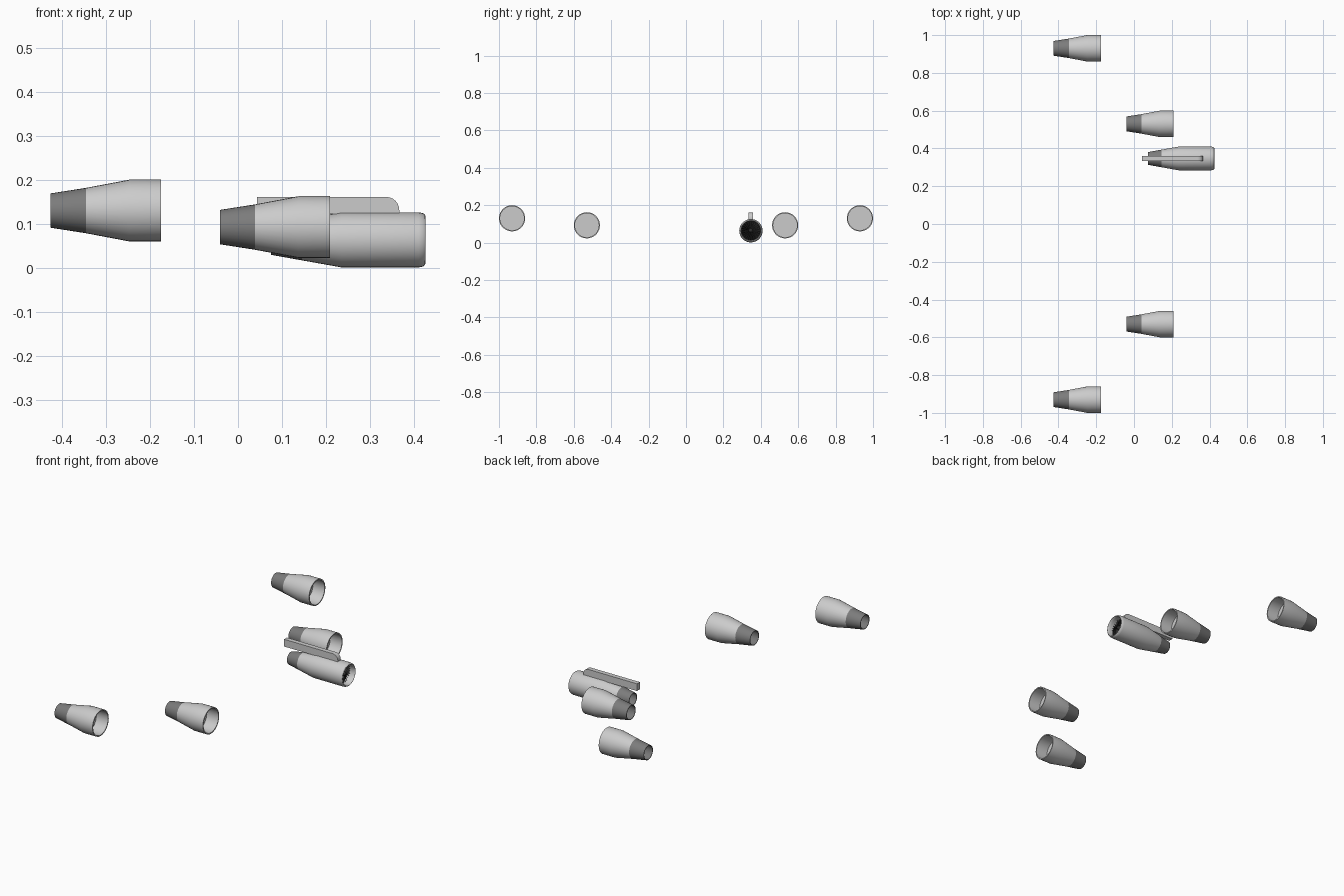
import bpy, bmesh, math
from mathutils import Vector, Matrix

if "Cube" in bpy.data.objects:
    bpy.data.objects.remove(bpy.data.objects["Cube"])

SIDES = 32


def material(name, v):
    m = bpy.data.materials.new(name)
    m.diffuse_color = (v, v, v, 1)
    m.use_nodes = True
    m.node_tree.nodes["Principled BSDF"].inputs["Base Color"].default_value = m.diffuse_color
    return m


DARK = material("dark_metal", 0.2)
BLACK = material("fan_black", 0.03)


def finish(name, bm, mat=None, smooth=True):
    bmesh.ops.remove_doubles(bm, verts=bm.verts, dist=1e-5)
    bmesh.ops.recalc_face_normals(bm, faces=bm.faces)
    me = bpy.data.meshes.new(name)
    bm.to_mesh(me)
    bm.free()
    ob = bpy.data.objects.new(name, me)
    bpy.context.collection.objects.link(ob)
    if mat:
        me.materials.append(mat)
    if smooth:
        bpy.ops.object.select_all(action='DESELECT')
        ob.select_set(True)
        bpy.context.view_layer.objects.active = ob
        bpy.ops.object.shade_smooth_by_angle(angle=math.radians(30))
    return ob


def lathe(name, profile, centre, mat=None):
    """Spin (x, radius) points around the x axis through centre."""
    c = Vector(centre)
    bm = bmesh.new()
    vs = [bm.verts.new(c + Vector((x, 0, r))) for x, r in profile]
    es = [bm.edges.new(p) for p in zip(vs, vs[1:])]
    bmesh.ops.spin(bm, geom=vs + es, cent=c, axis=(1, 0, 0),
                   angle=math.tau, steps=SIDES, use_duplicate=False)
    return finish(name, bm, mat)


# Four plain engines: hollow cowl with an inner disc, and a dark hollow nozzle
COWL = [(0.08, 0.0515), (0.178, 0.07), (0.25, 0.07), (0.25, 0.064),
        (0.18, 0.064), (0.18, 0.0)]
NOZZLE = [(0.08, 0.0515), (0.0, 0.039), (0.0, 0.036), (0.05, 0.043), (0.05, 0.0)]
for label, x, y, z in (("outer", -0.425, 0.93, 0.13), ("inner", -0.041, 0.53, 0.0925)):
    for side, s in (("left", 1), ("right", -1)):
        lathe(f"{label}_{side}_cowl", COWL, (x, s * y, z))
        lathe(f"{label}_{side}_nozzle", NOZZLE, (x, s * y, z), DARK)

# Detailed engine with a rounded intake lip
C = Vector((0.075, 0.347, 0.0635))
lathe("fan_engine_cowl",
      [(0.07, 0.0465), (0.16, 0.0625), (0.335, 0.0625), (0.345, 0.0605),
       (0.349, 0.0575), (0.35, 0.055), (0.347, 0.053), (0.335, 0.051),
       (0.305, 0.051), (0.305, 0.0)], C)
lathe("fan_engine_nozzle",
      [(0.07, 0.0465), (0.0, 0.034), (0.0, 0.031), (0.05, 0.039), (0.05, 0.0)], C, DARK)
lathe("fan_backplate", [(0.307, 0.051), (0.307, 0.0)], C, BLACK)
lathe("fan_spinner", [(0.308, 0.013), (0.318, 0.011), (0.328, 0.006), (0.333, 0.0)], C, BLACK)

# Twisted fan blades
bm = bmesh.new()
BLADES = 24
for i in range(BLADES):
    rot = Matrix.Rotation(math.tau * i / BLADES, 4, 'X')
    quad = [(0.310, -0.001, 0.011), (0.322, 0.001, 0.011),
            (0.322, 0.004, 0.0505), (0.310, -0.004, 0.0505)]
    bm.faces.new([bm.verts.new(C + rot @ Vector(p)) for p in quad])
finish("fan_blades", bm, BLACK, smooth=False)

# Pylon along the top, with a rounded upper front corner
R, X0, X1, Z0, Z1 = 0.03, 0.043, 0.366, 0.122, 0.161
outline = [(X0, Z0), (X1, Z0)]
outline += [(X1 - R + R * math.cos(a), Z1 - R + R * math.sin(a))
            for a in (math.pi / 2 * i / 6 for i in range(7))]
outline += [(X0, Z1)]
bm = bmesh.new()
face = bm.faces.new([bm.verts.new((x, C.y - 0.0125, z)) for x, z in outline])
ext = bmesh.ops.extrude_face_region(bm, geom=[face], use_keep_orig=True)
bmesh.ops.translate(bm, vec=(0, 0.025, 0),
                    verts=[g for g in ext["geom"] if isinstance(g, bmesh.types.BMVert)])
finish("pylon", bm)
